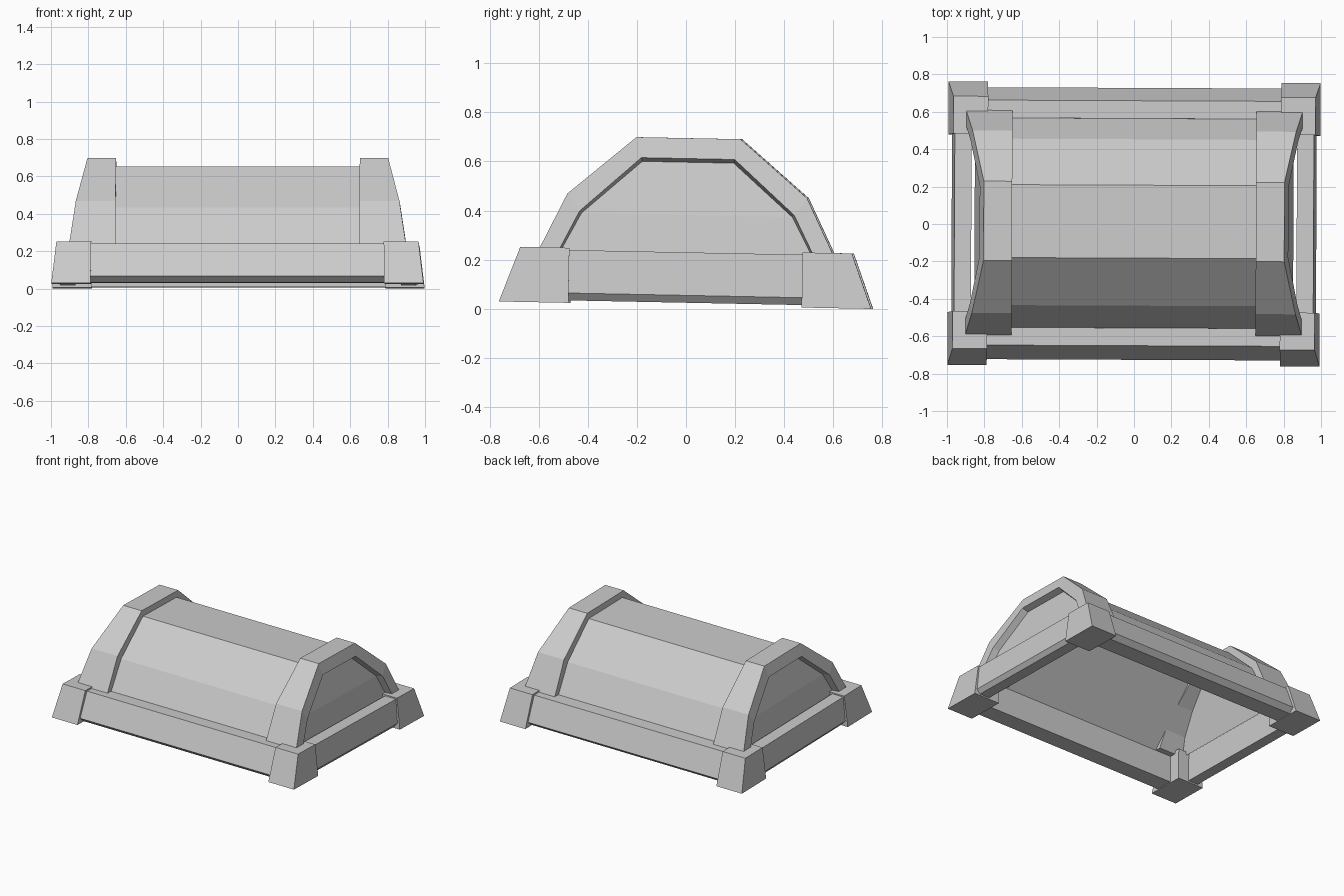
import bpy
from mathutils import Matrix

if "Cube" in bpy.data.objects:
    bpy.data.objects.remove(bpy.data.objects["Cube"])

# whole chest lid sits with a very slight tilt and twist
POSE = Matrix.Translation((0, 0, 0.015)) @ Matrix.Rotation(-0.0044, 4, 'Z') @ Matrix.Rotation(-0.02, 4, 'X')


def make(name, verts, faces, outward=True):
    me = bpy.data.meshes.new(name)
    me.from_pydata(verts, [], faces)
    ob = bpy.data.objects.new(name, me)
    bpy.context.collection.objects.link(ob)
    if outward:
        import bmesh
        bm = bmesh.new()
        bm.from_mesh(me)
        bmesh.ops.recalc_face_normals(bm, faces=bm.faces)
        bm.to_mesh(me)
        bm.free()
    me.transform(POSE)
    return ob


def loft(name, rings, caps=True, closed=True):
    n = len(rings[0])
    verts = [v for r in rings for v in r]
    faces = []
    for i in range(len(rings) - 1):
        for j in range(n if closed else n - 1):
            k = (j + 1) % n
            faces.append((i*n + j, i*n + k, (i+1)*n + k, (i+1)*n + j))
    if caps:
        faces += [tuple(range(n)), tuple(range((len(rings)-1)*n, len(rings)*n))]
    return make(name, verts, faces)


def mirrored(half):
    return half + [(-y, z) for y, z in reversed(half)]


def x_out(z):
    # bent outer face of the end arches
    if z < 0.445:
        return 0.90 - (z - 0.215) * 0.035 / 0.23
    return 0.865 - (z - 0.445) * 0.06 / 0.23


# vaulted shell
vault = mirrored([(-0.568, 0.19), (-0.445, 0.41), (-0.195, 0.634)])
loft("vault_shell", [[(x, y, z) for y, z in vault] for x in (-0.72, 0.72)], caps=False, closed=False)

# inner lining of the hollow underside
b, t = 0.20, 0.60
loft("inner_lining", [[(-.85, -.56, b), (.85, -.56, b), (.85, .56, b), (-.85, .56, b)],
                      [(-.74, -.20, t), (.74, -.20, t), (.74, .20, t), (-.74, .20, t)]],
     caps=False)
make("lining_top", [(-.74, -.2, t), (.74, -.2, t), (.74, .2, t), (-.74, .2, t)], [(0, 1, 2, 3)])

outer = mirrored([(-0.607, 0.20), (-0.488, 0.445), (-0.212, 0.68)])
inner = mirrored([(-0.525, 0.20), (-0.437, 0.375), (-0.19, 0.597)])
recess = mirrored([(-0.517, 0.20), (-0.429, 0.367), (-0.186, 0.582)])

for s, side in ((-1, "left"), (1, "right")):
    # end arch
    rings = []
    for (yo, zo), (yi, zi), (yr, zr) in zip(outer, inner, recess):
        rings.append([(s*0.652, yo, zo), (s*x_out(zo), yo, zo), (s*x_out(zi), yi, zi),
                      (s*(x_out(zr) - 0.05), yr, zr), (s*0.652, yr, zr)])
    loft(side + "_end_arch", rings)
    # recessed end panel
    make(side + "_end_panel", [(s*(x_out(z) - 0.05), y, z) for y, z in recess],
         [(0, 1, 4, 5), (1, 2, 3, 4)])
    # short base rail
    prof = [(0.87, 0.01), (0.95, 0.01), (0.975, 0.04), (0.96, 0.215), (0.87, 0.215)]
    loft(side + "_base_rail", [[(s*x, y, z) for x, z in prof] for y in (-0.52, 0.52)])

for s, side in ((-1, "front"), (1, "back")):
    # long base rail
    prof = [(0.56, 0.005), (0.69, 0.005), (0.727, 0.038), (0.655, 0.213), (0.56, 0.213)]
    loft(side + "_base_rail", [[(x, s*y, z) for y, z in prof] for x in (-0.82, 0.82)])
    # corner blocks
    for m, end in ((-1, "left"), (1, "right")):
        lo = [(0.785, 0.475), (0.995, 0.475), (0.995, 0.758), (0.785, 0.758)]
        hi = [(0.782, 0.475), (0.968, 0.475), (0.968, 0.675), (0.782, 0.675)]
        loft(side + "_" + end + "_corner_block",
             [[(m*x, s*y, 0.0) for x, y in lo], [(m*x, s*y, 0.224) for x, y in hi]])
